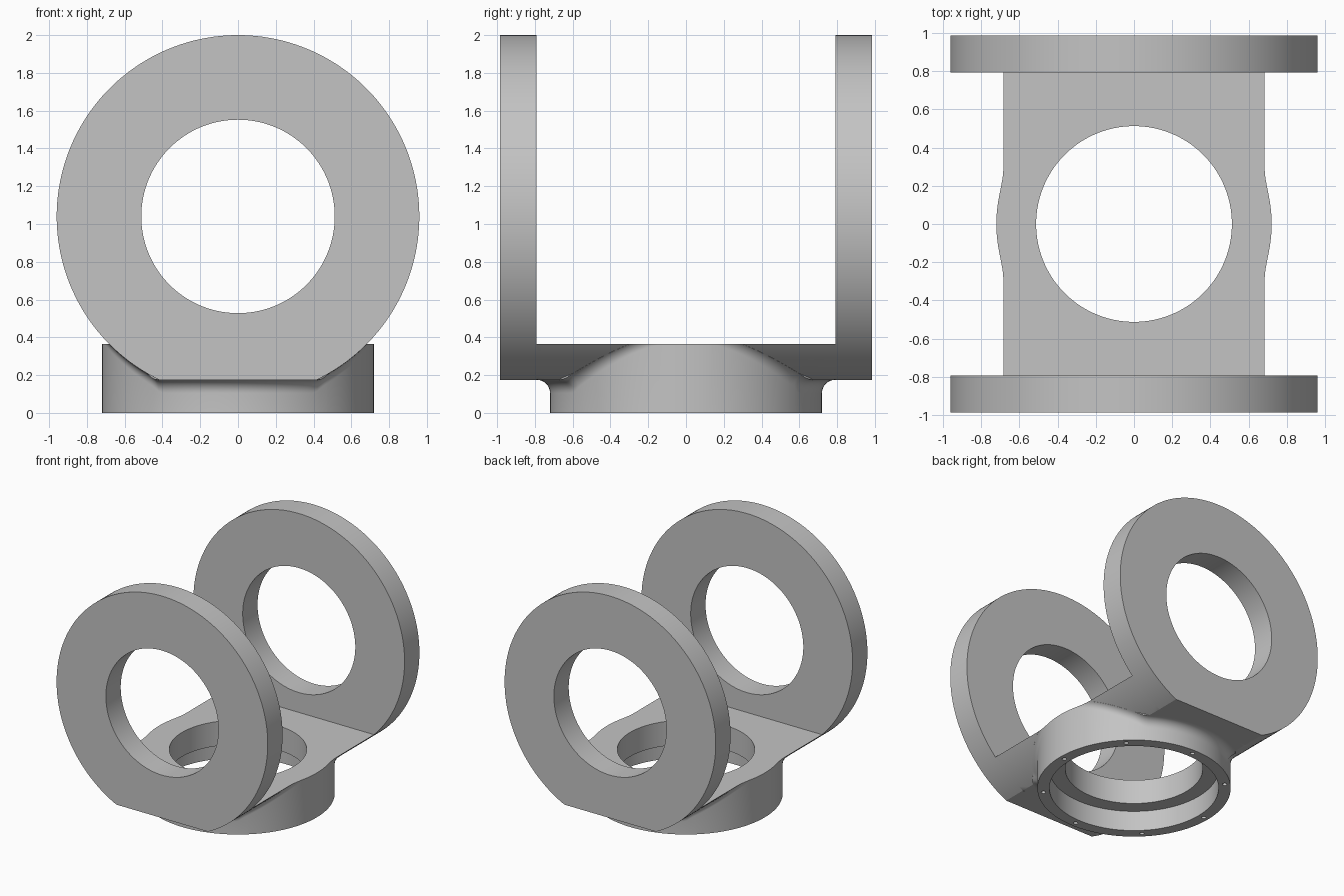
import bpy, bmesh, math
from math import sin, cos, pi, sqrt, atan2, tan

cube = bpy.data.objects.get("Cube")
if cube:
    bpy.data.objects.remove(cube, do_unlink=True)

# Main dimensions
CZ, R_EAR, R_HOLE = 1.04, 0.96, 0.512
Y_IN, Y_OUT = 0.792, 0.985
FLAT, TOP = 0.175, 0.365
R_BASE, R_BORE, STEP = 0.72, 0.63, 0.165
FILLET = 0.07
HALF_TOP = sqrt(R_EAR**2 - (CZ - TOP)**2)
HALF_FLAT = sqrt(R_EAR**2 - (CZ - FLAT)**2)
SEG = 192

grey = bpy.data.materials.new("machined_grey")
grey.use_nodes = True
colour = (0.55, 0.55, 0.55, 1)
grey.diffuse_color = colour
grey.node_tree.nodes["Principled BSDF"].inputs["Base Color"].default_value = colour


def finish(name, bm):
    """Clean the mesh and link it as an object."""
    bmesh.ops.remove_doubles(bm, verts=bm.verts, dist=1e-5)
    bmesh.ops.recalc_face_normals(bm, faces=bm.faces)
    mesh = bpy.data.meshes.new(name)
    bm.to_mesh(mesh)
    bm.free()
    mesh.materials.append(grey)
    ob = bpy.data.objects.new(name, mesh)
    bpy.context.collection.objects.link(ob)
    return ob


def smooth(ob):
    bpy.ops.object.select_all(action='DESELECT')
    ob.select_set(True)
    bpy.context.view_layer.objects.active = ob
    bpy.ops.object.shade_smooth_by_angle(angle=math.radians(25))


def loft(name, loops):
    """Join closed cross-sections of equal length into a closed ring."""
    bm = bmesh.new()
    rows = [[bm.verts.new(p) for p in loop] for loop in loops]
    n = len(rows[0])
    for i, a in enumerate(rows):
        b = rows[(i + 1) % len(rows)]
        for j in range(n):
            k = (j + 1) % n
            bm.faces.new((a[j], b[j], b[k], a[k]))
    return finish(name, bm)


def angles(extra):
    return sorted({round(v % (2 * pi), 6) for v in
                   [2 * pi * i / SEG for i in range(SEG)] + extra})


# Upright rings with a flat cut underneath
def ear(name, side):
    corner = atan2(FLAT - CZ, HALF_FLAT)
    loops = []
    for a in angles([corner, pi - corner]):
        r = R_EAR
        if sin(a) < 0:
            r = min(r, (FLAT - CZ) / sin(a))
        loops.append([(rad * cos(a), side * y, CZ + rad * sin(a))
                      for rad, y in ((R_HOLE, Y_IN), (r, Y_IN), (r, Y_OUT), (R_HOLE, Y_OUT))])
    smooth(loft(name, loops))


ear("front_ring", -1)
ear("back_ring", 1)


# Bridge plate and round socket, swept as one radial section
def underside(x):
    x = min(abs(x), R_EAR)
    return max(FLAT, CZ - sqrt(R_EAR**2 - x * x))


def fillet_curve(a):
    """Rounded corner from the socket wall to the plate underside, cut at the top."""
    x = R_BASE * abs(cos(a))
    h = underside(x)
    blend = min(1, max(0, (x - HALF_FLAT + 0.03) / 0.07))
    blend = blend * blend * (3 - 2 * blend)
    slope = math.atan(blend * x / sqrt(R_EAR**2 - x * x) * abs(cos(a)))
    half = (pi / 2 + slope) / 2
    t, w = FILLET / tan(half), sin(half)
    start, mid = (R_BASE, h - t), (R_BASE, h)
    end = (R_BASE + t * cos(slope), h + t * sin(slope))
    pts, prev, cut = [], (R_BASE, 0), None
    for i in range(9):
        u = i / 8
        k = ((1 - u)**2, 2 * u * (1 - u) * w, u * u)
        p = tuple(sum(c * q[d] for c, q in zip(k, (start, mid, end))) / sum(k) for d in (0, 1))
        if cut is None and p[1] >= TOP:
            f = (TOP - prev[1]) / (p[1] - prev[1])
            cut = (prev[0] + f * (p[0] - prev[0]), TOP)
        pts.append(cut or p)
        prev = p
    return pts, cut is not None


def section(a):
    c, s = max(abs(cos(a)), 1e-6), max(abs(sin(a)), 1e-6)
    curve, clipped = fillet_curve(a)
    r_in = curve[-1][0]
    r_out = r_in if clipped else max(r_in, min(HALF_TOP / c, Y_IN / s))
    kink = min(max(HALF_FLAT / c, r_in), r_out)
    plate = []
    for lo, hi in ((r_in, kink), (kink, r_out)):
        for i in range(1, 9):
            r = lo + (hi - lo) * i / 8
            z = TOP if clipped else min(TOP, underside(r * cos(a)))
            plate.append((r, z))
    pts = [(R_HOLE, STEP), (R_BORE, STEP), (R_BORE, 0), (R_BASE, 0)]
    pts += curve + plate + [(r_out, TOP), (R_HOLE, TOP)]
    return [(r * cos(a), r * sin(a), z) for r, z in pts]


corner = atan2(Y_IN, HALF_TOP)
base = loft("base_socket", [section(a) for a in
                            angles([corner, -corner, pi - corner, pi + corner])])

# Blind bolt holes in the lower rim
bm = bmesh.new()
for i in range(8):
    a = i * pi / 4
    made = bmesh.ops.create_cone(bm, cap_ends=True, segments=16, radius1=0.017,
                                 radius2=0.017, depth=0.2)
    bmesh.ops.translate(bm, verts=made["verts"],
                        vec=(0.677 * cos(a), 0.677 * sin(a), 0))
cutter = finish("bolt_hole_cutter", bm)
cutter.hide_render = True
mod = base.modifiers.new("bolt_holes", 'BOOLEAN')
mod.operation, mod.solver, mod.object = 'DIFFERENCE', 'EXACT', cutter
bpy.context.view_layer.objects.active = base
bpy.ops.object.modifier_apply(modifier=mod.name)
bpy.data.objects.remove(cutter, do_unlink=True)
smooth(base)
